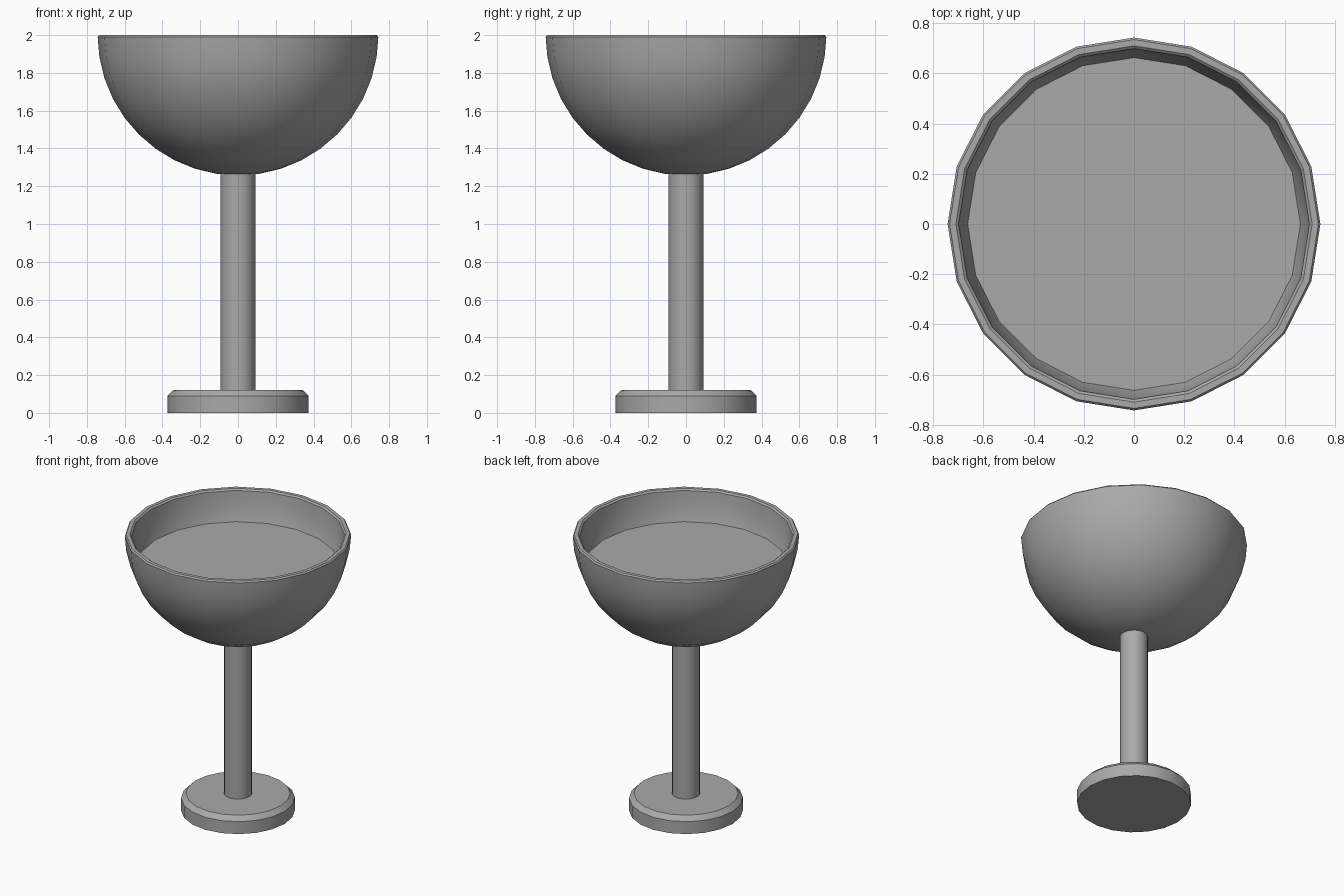
import bpy, bmesh, math

SIDES = 20

cube = bpy.data.objects.get("Cube")
if cube:
    bpy.data.objects.remove(cube, do_unlink=True)

# One plain grey for every part
grey = bpy.data.materials.new("plain grey")
grey.use_nodes = True
grey.diffuse_color = (0.4, 0.4, 0.4, 1)
grey.node_tree.nodes["Principled BSDF"].inputs["Base Color"].default_value = (0.4, 0.4, 0.4, 1)


def lathe(name, profile, sharp=30):
    """Spin a (radius, height) profile around z; radius 0 makes a pole."""
    bm = bmesh.new()
    rings = []
    for r, z in profile:
        count = SIDES if r > 0 else 1
        rings.append([bm.verts.new((r * math.cos(math.tau * i / SIDES),
                                    r * math.sin(math.tau * i / SIDES), z))
                      for i in range(count)])
    for a, b in zip(rings, rings[1:]):
        for i in range(SIDES):
            j = (i + 1) % SIDES
            corners = [a[i % len(a)], a[j % len(a)], b[j % len(b)], b[i % len(b)]]
            bm.faces.new(list(dict.fromkeys(corners)))
    bmesh.ops.recalc_face_normals(bm, faces=bm.faces)
    mesh = bpy.data.meshes.new(name)
    bm.to_mesh(mesh)
    bm.free()
    mesh.materials.append(grey)
    obj = bpy.data.objects.new(name, mesh)
    bpy.context.collection.objects.link(obj)
    bpy.ops.object.select_all(action="DESELECT")
    obj.select_set(True)
    bpy.context.view_layer.objects.active = obj
    bpy.ops.object.shade_smooth_by_angle(angle=math.radians(sharp))
    return obj


def arc(radius, steps):
    """Lower quarter circle centred on the rim height, from pole to rim."""
    return [(radius * math.sin(t), 2 - radius * math.cos(t))
            for t in (math.radians(9 * k) for k in range(steps))]


# Bowl: hemispherical shell with a bevelled rim
outer = arc(0.743, 10) + [(0.743, 1.99), (0.735, 2.0)]
inner = [(0.71, 2.0), (0.699, 1.99)] + arc(0.699, 10)[::-1]
lathe("bowl", outer + inner)

# Drink: flat surface inside the bowl
lathe("drink_surface", [(0, 1.78), (0.664, 1.78)])

# Stem
lathe("stem", [(0, 0.1), (0.092, 0.1), (0.092, 1.28), (0, 1.28)])

# Foot: disc with a bevelled top edge
lathe("foot", [(0, 0), (0.374, 0), (0.374, 0.09), (0.342, 0.122), (0, 0.122)])
